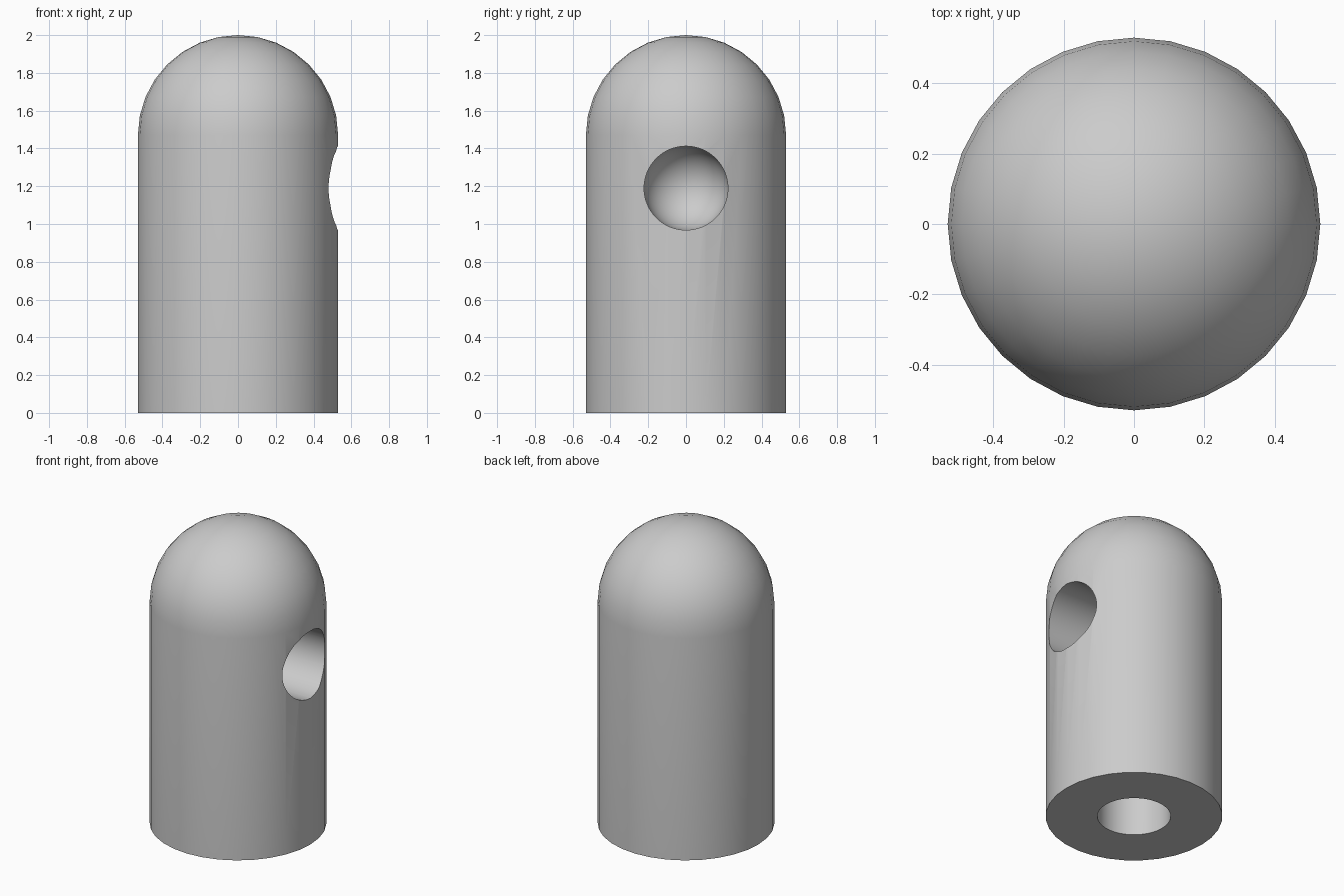
import bpy, bmesh, math
from mathutils import Vector

if "Cube" in bpy.data.objects:
    bpy.data.objects.remove(bpy.data.objects["Cube"], do_unlink=True)

grey = bpy.data.materials.new("plain grey")
grey.use_nodes = True
colour = (0.6, 0.6, 0.6, 1)
grey.diffuse_color = colour
grey.node_tree.nodes["Principled BSDF"].inputs["Base Color"].default_value = colour


def round_ended_rod(name, radius, length, sides):
    """Upright rod with a flat base at its origin and a hemispherical top."""
    rings = sides // 4
    profile = [(0, 0), (radius, 0)]
    for i in range(rings + 1):
        a = math.pi / 2 * i / rings
        profile.append((radius * math.cos(a), length + radius * math.sin(a)))
    bm = bmesh.new()
    verts = [bm.verts.new((x, 0, z)) for x, z in profile]
    edges = [bm.edges.new(pair) for pair in zip(verts, verts[1:])]
    bmesh.ops.spin(bm, geom=verts + edges, cent=(0, 0, 0), axis=(0, 0, 1),
                   angle=math.tau, steps=sides)
    bmesh.ops.remove_doubles(bm, verts=bm.verts, dist=0.0001)
    base = [f for f in bm.faces if f.calc_center_median().z < 0.0001]
    bmesh.ops.dissolve_faces(bm, faces=base)
    bmesh.ops.recalc_face_normals(bm, faces=bm.faces)
    mesh = bpy.data.meshes.new(name)
    bm.to_mesh(mesh)
    bm.free()
    mesh.materials.append(grey)
    obj = bpy.data.objects.new(name, mesh)
    bpy.context.collection.objects.link(obj)
    return obj


# Domed cylindrical body
body = round_ended_rod("domed_body", 0.53, 1.47, 32)

# Round-bottomed bores: one up from the base, one into the left side
base_bore = round_ended_rod("base_bore_cutter", 0.22, 0.6, 64)
base_bore.location = Vector((0, 0, -0.1))
side_bore = round_ended_rod("side_bore_cutter", 0.222, 0.7, 64)
side_bore.location = Vector((0.7, 0, 1.19))
side_bore.rotation_euler = (0, -math.pi / 2, 0)

bpy.ops.object.select_all(action="DESELECT")
body.select_set(True)
bpy.context.view_layer.objects.active = body
for cutter in (base_bore, side_bore):
    cutter.hide_render = True
    cut = body.modifiers.new(cutter.name, "BOOLEAN")
    cut.operation = "DIFFERENCE"
    cut.solver = "EXACT"
    cut.object = cutter
    bpy.ops.object.modifier_apply(modifier=cut.name)
    bpy.data.objects.remove(cutter, do_unlink=True)

bpy.ops.object.shade_smooth_by_angle(angle=math.radians(30))
